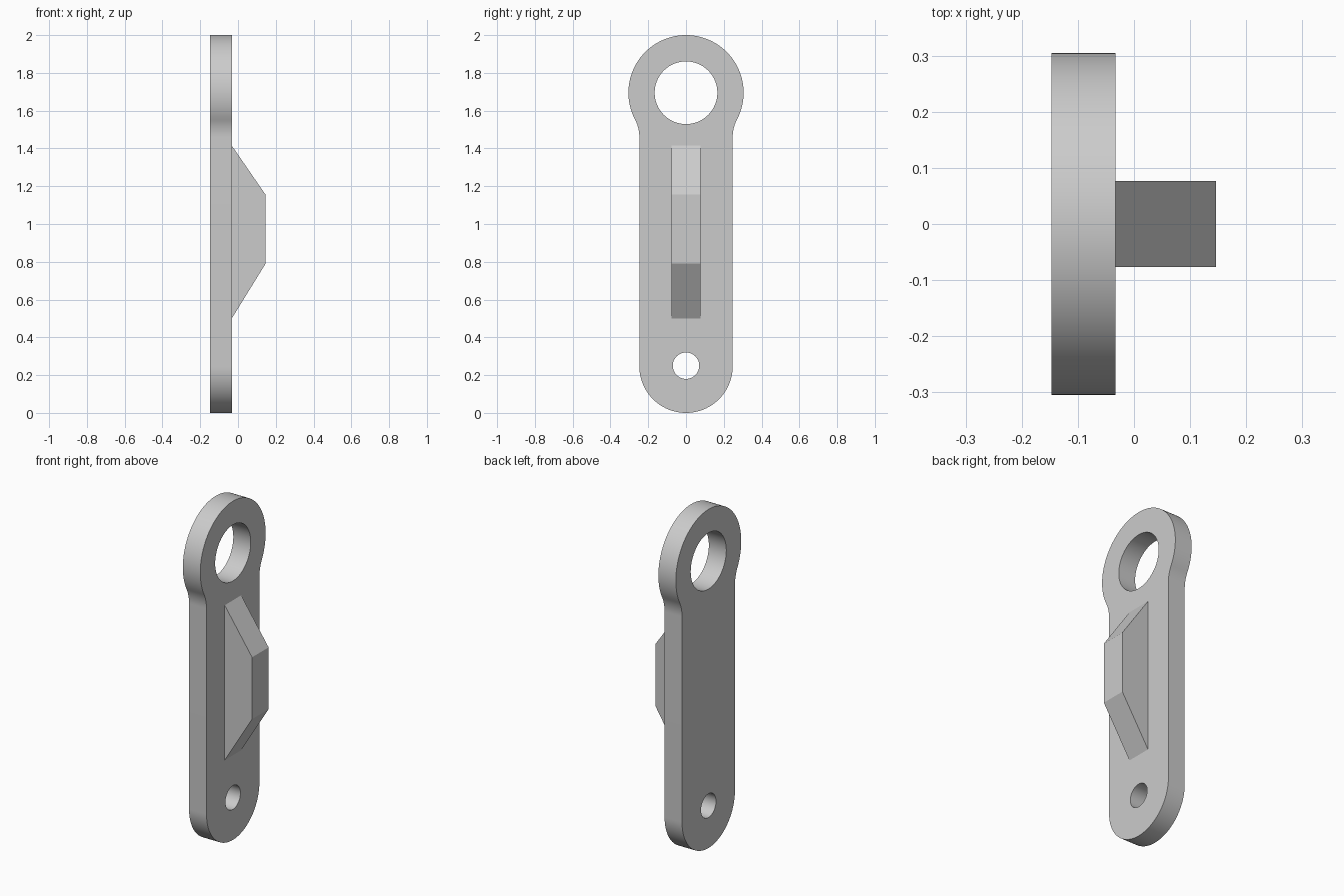
import bpy
import bmesh
from math import acos, cos, sin, pi, radians, sqrt, tau

cube = bpy.data.objects.get("Cube")
if cube:
    bpy.data.objects.remove(cube, do_unlink=True)

grey = bpy.data.materials.new("grey metal")
grey.use_nodes = True
colour = (0.6, 0.6, 0.6, 1)
grey.diffuse_color = colour
grey.node_tree.nodes["Principled BSDF"].inputs["Base Color"].default_value = colour

BACK, FACE, TIP = -0.147, -0.033, 0.146   # x of plate back, plate face, rib top
HALF = 0.247                              # plate half width and foot radius
HEAD, HEAD_Z = 0.305, 1.695               # ring radius and centre height
FILLET = 0.2                              # neck fillet radius


def arc(cy, cz, r, start, end, steps):
    """Points along an arc, in the plate's own plane."""
    return [(cy + r * cos(start + (end - start) * i / steps),
             cz + r * sin(start + (end - start) * i / steps))
            for i in range(steps + 1)]


def finish(obj):
    obj.data.materials.clear()
    obj.data.materials.append(grey)
    bpy.ops.object.select_all(action="DESELECT")
    obj.select_set(True)
    bpy.context.view_layer.objects.active = obj
    bpy.ops.object.transform_apply(location=True, rotation=True, scale=True)
    bpy.ops.object.shade_smooth_by_angle(angle=radians(30))


# Plate outline: right half from foot to crown, then mirrored
reach = HEAD + FILLET
lean = acos((HALF + FILLET) / reach)
fillet_z = HEAD_Z - sqrt(reach ** 2 - (HALF + FILLET) ** 2)
half = arc(0, HALF, HALF, -pi / 2, 0, 24)
half += arc(HALF + FILLET, fillet_z, FILLET, pi, pi - lean, 10)
half += arc(0, HEAD_Z, HEAD, -lean, pi / 2, 36)[1:]
outline = half + [(-y, z) for y, z in reversed(half[1:-1])]

# Plate with its two holes, as a filled and extruded curve
loops = [outline,
         arc(0, HEAD_Z, 0.166, 0, tau, 64)[:-1],
         arc(0, 0.25, 0.07, 0, tau, 48)[:-1]]
curve = bpy.data.curves.new("plate", "CURVE")
curve.dimensions = "2D"
curve.fill_mode = "BOTH"
curve.extrude = (FACE - BACK) / 2
for loop in loops:
    spline = curve.splines.new("POLY")
    spline.points.add(len(loop) - 1)
    for point, (y, z) in zip(spline.points, loop):
        point.co = (y, z, 0, 1)
    spline.use_cyclic_u = True
plate = bpy.data.objects.new("plate", curve)
bpy.context.collection.objects.link(plate)
plate.location.x = (FACE + BACK) / 2
plate.rotation_euler = (pi / 2, 0, pi / 2)
bpy.ops.object.select_all(action="DESELECT")
plate.select_set(True)
bpy.context.view_layer.objects.active = plate
bpy.ops.object.convert(target="MESH")
plate = bpy.context.object

# Weld the caps to the walls
bm = bmesh.new()
bm.from_mesh(plate.data)
bmesh.ops.remove_doubles(bm, verts=bm.verts, dist=0.0001)
bmesh.ops.recalc_face_normals(bm, faces=bm.faces)
bm.to_mesh(plate.data)
bm.free()
finish(plate)

# Grip rib: a trapezoid extruded across the plate
bm = bmesh.new()
profile = [(FACE, 0.5), (TIP, 0.79), (TIP, 1.155), (FACE, 1.415)]
side = bm.faces.new([bm.verts.new((x, -0.077, z)) for x, z in profile])
extruded = bmesh.ops.extrude_face_region(bm, geom=[side])["geom"]
moved = [v for v in extruded if isinstance(v, bmesh.types.BMVert)]
bmesh.ops.translate(bm, verts=moved, vec=(0, 0.154, 0))
bmesh.ops.recalc_face_normals(bm, faces=bm.faces)
mesh = bpy.data.meshes.new("grip_rib")
bm.to_mesh(mesh)
bm.free()
rib = bpy.data.objects.new("grip_rib", mesh)
bpy.context.collection.objects.link(rib)
finish(rib)
